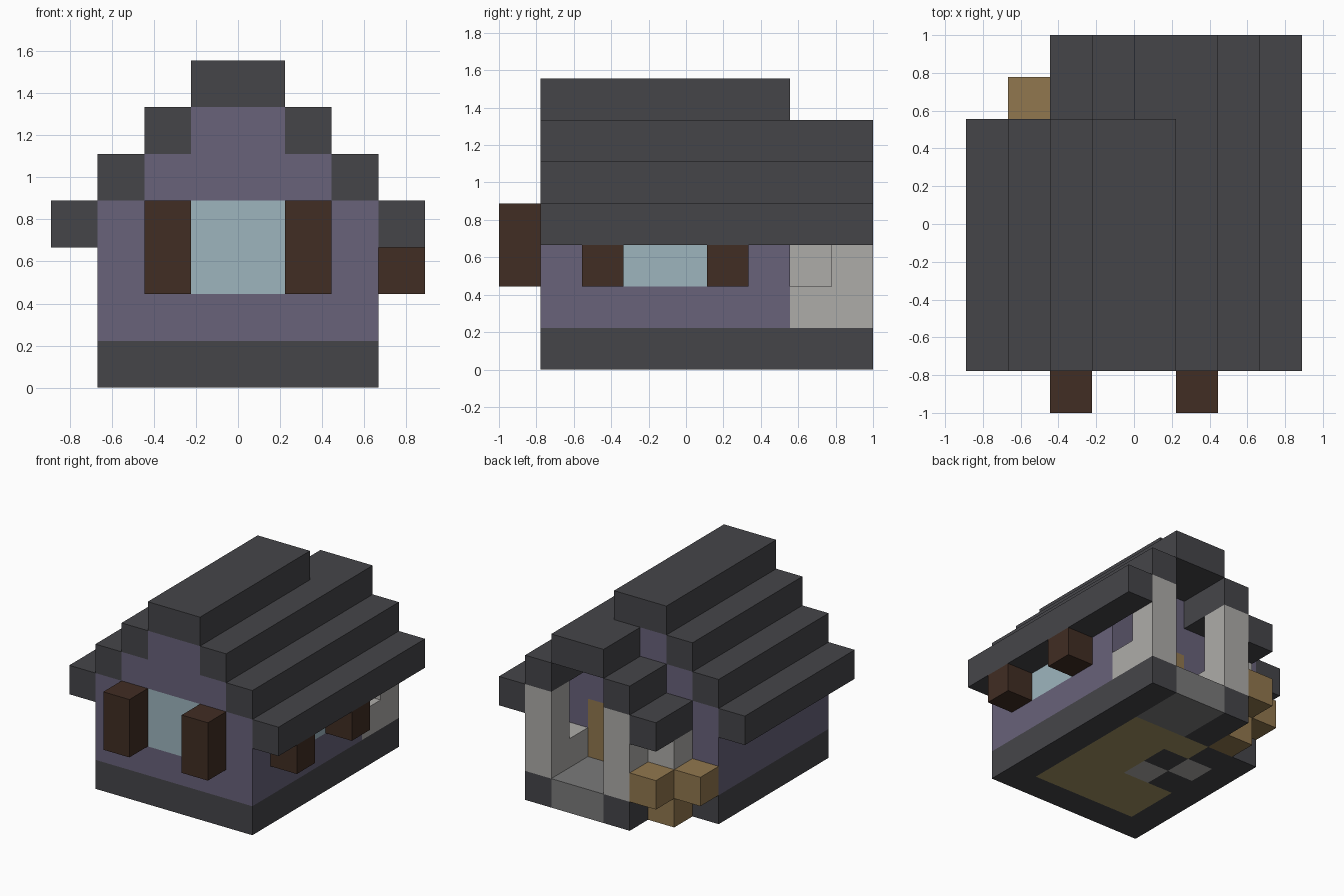
import bpy
import bmesh
from mathutils import Matrix, Vector

if "Cube" in bpy.data.objects:
    bpy.data.objects.remove(bpy.data.objects["Cube"], do_unlink=True)

UNIT = 2 / 9                      # edge of one building block
ORIGIN = Vector((-4, -4.5, 0))    # block grid corner, in blocks


def material(name, rgb):
    # sRGB bytes to a flat linear colour
    lin = [(c / 255 / 12.92) if c < 11 else ((c / 255 + 0.055) / 1.055) ** 2.4 for c in rgb]
    mat = bpy.data.materials.new(name)
    mat.use_nodes = True
    mat.diffuse_color = (*lin, 1)
    mat.node_tree.nodes["Principled BSDF"].inputs["Base Color"].default_value = (*lin, 1)
    return mat


slate = material("dark slate", (69, 69, 73))
plaster = material("purple plaster", (104, 98, 122))
dark_wood = material("dark wood", (65, 45, 35))
glass = material("pale blue glass", (157, 181, 190))
quartz = material("light stone", (174, 172, 169))
stone = material("grey stone", (122, 122, 122))
tan_wood = material("tan wood", (145, 119, 78))
plank = material("yellow plank", (162, 148, 98))


def blocks(name, mat, *spans):
    """One object made of boxes; each span is x0, x1, y0, y1, z0, z1 in blocks."""
    bm = bmesh.new()
    for x0, x1, y0, y1, z0, z1 in spans:
        lo, hi = Vector((x0, y0, z0)) + ORIGIN, Vector((x1, y1, z1)) + ORIGIN
        size = (hi - lo) * UNIT
        place = Matrix.Translation((lo + hi) / 2 * UNIT) @ Matrix.Diagonal((*size, 1))
        bmesh.ops.create_cube(bm, size=1, matrix=place)
    mesh = bpy.data.meshes.new(name)
    bm.to_mesh(mesh)
    bm.free()
    mesh.materials.append(mat)
    obj = bpy.data.objects.new(name, mesh)
    bpy.context.collection.objects.link(obj)
    return obj


# Foundation ring and porch footings
blocks("foundation", slate,
       (1, 7, 1, 2, 0, 1), (1, 2, 2, 7, 0, 1), (6, 7, 2, 9, 0, 1),
       (2, 3, 6, 7, 0, 1), (3, 4, 7, 9, 0, 1))
blocks("porch_floor", stone, (4, 6, 7, 9, 0, 1))

# Indoor floor with a chequered hearth
blocks("plank_floor", plank, (2, 6, 2, 4, 0, 1), (4, 6, 4, 7, 0, 1), (3, 4, 6, 7, 0, 1))
for x in (2, 3):
    for y in (4, 5):
        blocks("hearth_tile", slate if (x + y) % 2 == 0 else quartz, (x, x + 1, y, y + 1, 0, 1))

# Gable walls, built around the front window and the back door
gable = [(2, 6, 4, 5), (3, 5, 5, 6)]
blocks("front_wall", plaster,
       (1, 7, 1, 2, 1, 2), (1, 3, 1, 2, 2, 4), (5, 7, 1, 2, 2, 4),
       *[(a, b, 1, 2, c, d) for a, b, c, d in gable])
blocks("back_wall", plaster,
       (1, 4, 6, 7, 1, 3), (6, 7, 6, 7, 1, 3), (1, 7, 6, 7, 3, 4),
       *[(a, b, 6, 7, c, d) for a, b, c, d in gable])

# Side walls, the left one with a window opening
blocks("right_wall", plaster, (1, 2, 2, 6, 1, 4))
blocks("left_wall", plaster,
       (6, 7, 2, 6, 1, 2), (6, 7, 2, 3, 2, 3), (6, 7, 5, 6, 2, 3), (6, 7, 2, 6, 3, 4))

# Windows, shutters and door
blocks("front_window", glass, (3, 5, 1, 2, 2, 4))
blocks("left_window", glass, (6, 7, 3, 5, 2, 3))
for x in (2, 5):
    blocks("front_shutter", dark_wood, (x, x + 1, 0, 1, 2, 4))
for y in (2, 5):
    blocks("left_shutter", dark_wood, (7, 8, y, y + 1, 2, 3))
blocks("back_door", tan_wood, (4, 6, 6, 7, 1, 3))

# Stepped main roof; the left slope runs on over the porch
for step in range(3):
    z = 3 + step
    blocks("right_roof_step", slate, (step, step + 1, 1, 7, z, z + 1))
    blocks("left_roof_step", slate, (7 - step, 8 - step, 1, 9, z, z + 1))
    # Porch slope meeting the left roof
    blocks("porch_roof_step", slate, (2 + step, 3 + step, 7, 9, z, z + 1))
blocks("roof_ridge", slate, (3, 5, 1, 7, 6, 7))

# Porch columns, rails and side pillar
for x in (3, 6):
    blocks("porch_column", quartz, (x, x + 1, 8, 9, 1, 4))
    blocks("porch_rail", quartz, (x, x + 1, 7, 8, 1, 2))
blocks("side_pillar", quartz, (2, 3, 7, 8, 2, 3))

# Wood pile beside the porch
blocks("wood_pile", tan_wood,
       (2, 3, 7, 8, 0, 2), (2, 3, 8, 9, 1, 2), (1, 2, 7, 8, 1, 2))
